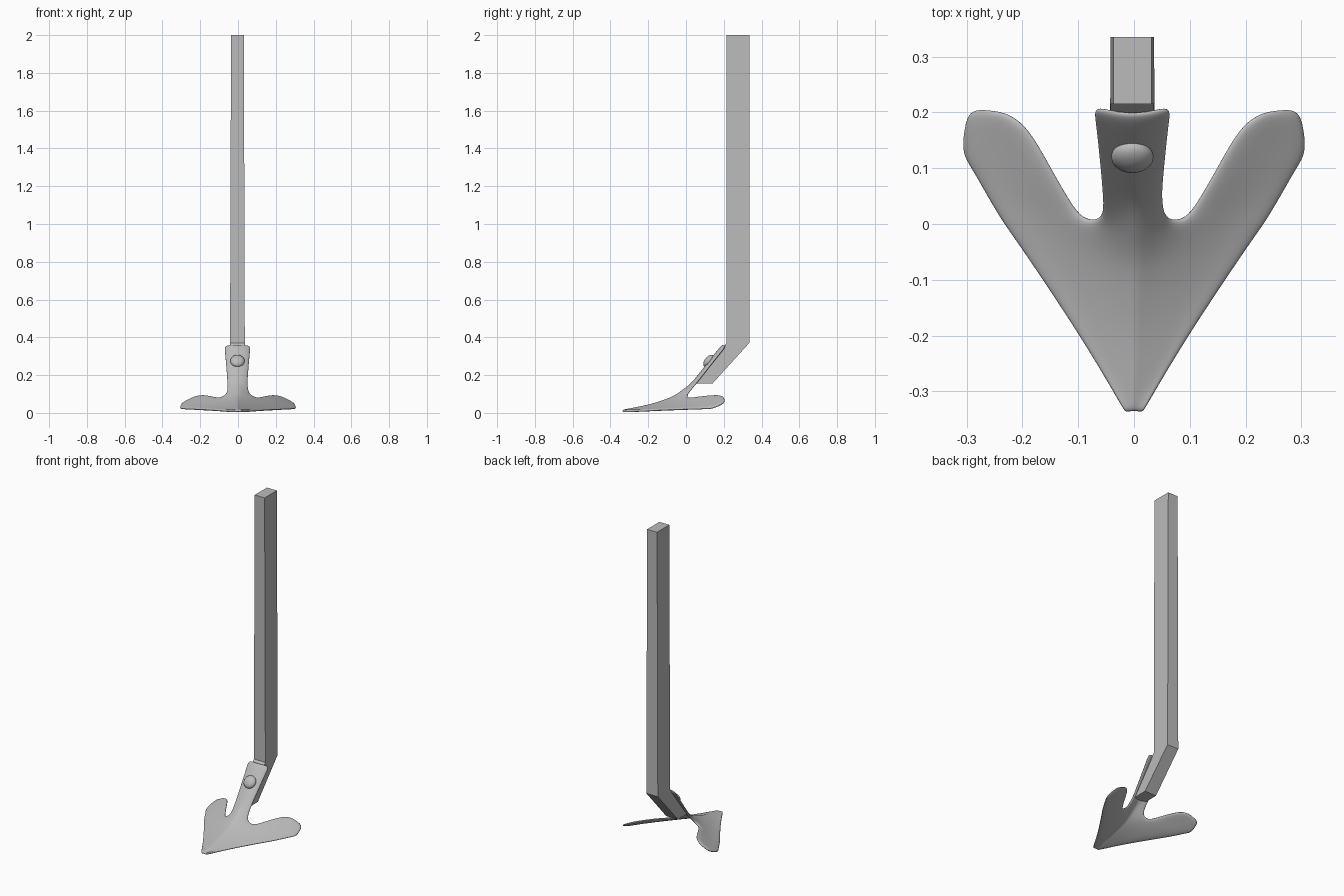
import bpy, bmesh, math
from mathutils import Matrix

if "Cube" in bpy.data.objects:
    bpy.data.objects.remove(bpy.data.objects["Cube"], do_unlink=True)

steel = bpy.data.materials.new("grey steel")
steel.use_nodes = True
GREY = (0.5, 0.5, 0.5, 1)
steel.diffuse_color = GREY
steel.node_tree.nodes["Principled BSDF"].inputs["Base Color"].default_value = GREY


def finish(name, bm):
    bmesh.ops.recalc_face_normals(bm, faces=bm.faces)
    mesh = bpy.data.meshes.new(name)
    bm.to_mesh(mesh)
    bm.free()
    mesh.materials.append(steel)
    obj = bpy.data.objects.new(name, mesh)
    bpy.context.collection.objects.link(obj)
    return obj


# Shank: upright bar with a forward-raked foot, slightly wider below the bend
bm = bmesh.new()
profile = [(0.215, 2.0, 0.034), (0.335, 2.0, 0.034), (0.335, 0.37, 0.039),
           (0.14, 0.155, 0.04), (0.04, 0.155, 0.04), (0.215, 0.37, 0.039)]
left, right = [[bm.verts.new((side * w - 0.003, y, z)) for y, z, w in profile]
               for side in (1, -1)]
for ring in (left, right):
    for quad in ((0, 1, 2, 5), (2, 3, 4, 5)):
        bm.faces.new([ring[i] for i in quad])
for i in range(6):
    j = (i + 1) % 6
    bm.faces.new((left[i], left[j], right[j], right[i]))
finish("shank", bm)


# Sweep blade: nose rows that split into a neck and two wings
def blade_height(x, y):
    inward = -0.832 * abs(x) + 0.555 * (y + 0.335)
    slope = min(0.6, max(0.32, 0.42 + (y + 0.1)))
    return 0.017 + 0.022 * (y + 0.335) + slope * max(0, inward)


bm = bmesh.new()


def bridge(a, b):
    for i in range(len(a) - 1):
        bm.faces.new((a[i], a[i + 1], b[i + 1], b[i]))


columns = [0, 0.12, 0.24, 0.37, 0.55, 0.78, 1]
columns = [-c for c in columns[:0:-1]] + columns
row = None
for y, w in [(-0.337, 0.016), (-0.315, 0.029), (-0.27, 0.056), (-0.2, 0.1),
             (-0.13, 0.147), (-0.07, 0.188), (-0.03, 0.216), (0.005, 0.241)]:
    new = []
    for c in columns:
        lift = 0.02 * max(0, 1 + y / 0.06) * math.exp(-(c / 0.25) ** 2)
        new.append(bm.verts.new((c * w, y, blade_height(c * w, y) + lift)))
    if row:
        bridge(row, new)
    row = new

# Neck climbing along the shank foot, its sides curling back
last = row[4:9]
for y, z, w in [(0.033, 0.165, 0.056), (0.07, 0.212, 0.059), (0.12, 0.275, 0.064),
                (0.165, 0.332, 0.069), (0.193, 0.366, 0.073)]:
    new = [bm.verts.new((t * w - 0.003, y + 0.014 * t * t, z - 0.006 * t * t))
           for t in (-1, -0.5, 0, 0.5, 1)]
    bridge(last, new)
    last = new

# Mirrored wings, ending in a blunt tip
tip = [(0.235, 0.199), (0.275, 0.205), (0.306, 0.204), (0.311, 0.13)]
for side, last in ((1, row[9:]), (-1, row[3::-1])):
    for inner, outer in [((0.106, 0.022), (0.256, 0.03)), ((0.135, 0.07), (0.275, 0.062)),
                         ((0.165, 0.125), (0.292, 0.092)), ((0.197, 0.178), (0.305, 0.112)),
                         (None, None)]:
        if inner:
            points = [tuple(a + (b - a) * t for a, b in zip(inner, outer))
                      for t in (0, 0.3, 0.65, 1)]
        else:
            points = tip
        new = [bm.verts.new((side * x, y, blade_height(x, y))) for x, y in points]
        bridge(last, new)
        last = new

blade = finish("sweep_blade", bm)
if sum(p.normal.z for p in blade.data.polygons) < 0:
    blade.data.flip_normals()
plate = blade.modifiers.new("plate", "SOLIDIFY")
plate.thickness = 0.014
plate.offset = -1
rounding = blade.modifiers.new("rounding", "SUBSURF")
rounding.levels = rounding.render_levels = 2
for poly in blade.data.polygons:
    poly.use_smooth = True

# Domed bolt head on the neck
bm = bmesh.new()
bmesh.ops.create_uvsphere(bm, u_segments=24, v_segments=12, radius=0.038)
bm.transform(Matrix.Translation((-0.003, 0.12, 0.275))
             @ Matrix.Rotation(math.radians(51.5), 4, "X")
             @ Matrix.Diagonal((1, 1, 0.55, 1)))
bolt = finish("bolt_head", bm)
for poly in bolt.data.polygons:
    poly.use_smooth = True
